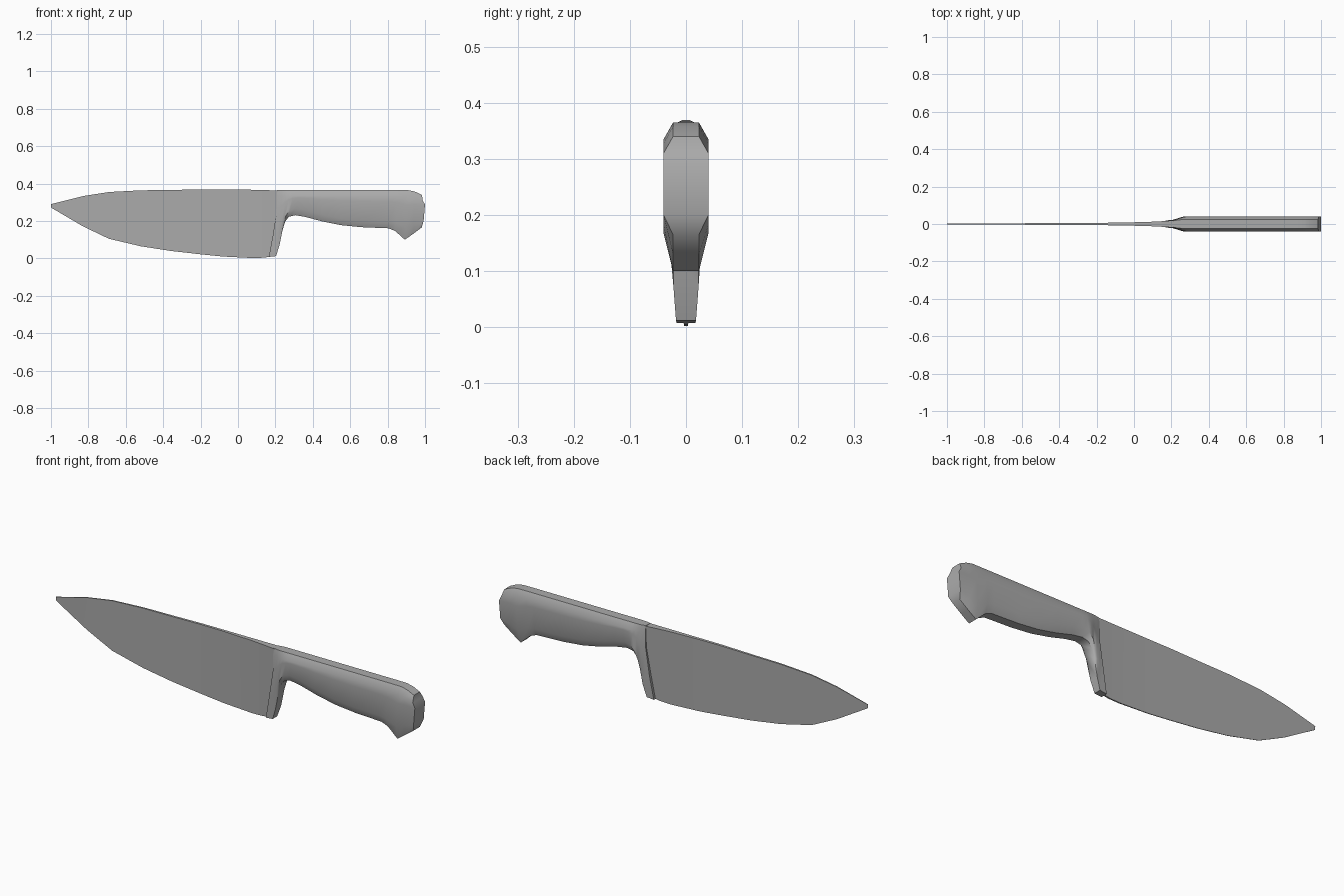
import bpy, bmesh, math

if "Cube" in bpy.data.objects:
    bpy.data.objects.remove(bpy.data.objects["Cube"])

# dark steel grey
grey = bpy.data.materials.new("dark_grey")
grey.diffuse_color = (.41, .41, .41, 1)
grey.use_nodes = True
grey.node_tree.nodes["Principled BSDF"].inputs["Base Color"].default_value = grey.diffuse_color


def loft(name, rings):
    """Skin mirrored closed rings of equal point count and cap both ends."""
    bm = bmesh.new()
    loops = [[bm.verts.new(p) for p in r] for r in rings]
    n = len(loops[0])
    for a, b in zip(loops, loops[1:]):
        for i in range(n):
            j = (i + 1) % n
            bm.faces.new((a[i], a[j], b[j], b[i]))
    for cap in (loops[0], loops[-1]):
        for i in range(n // 2 - 1):
            bm.faces.new((cap[i], cap[i + 1], cap[n - 2 - i], cap[n - 1 - i]))
    bmesh.ops.recalc_face_normals(bm, faces=bm.faces)
    mesh = bpy.data.meshes.new(name)
    bm.to_mesh(mesh)
    bm.free()
    mesh.materials.append(grey)
    obj = bpy.data.objects.new(name, mesh)
    bpy.context.collection.objects.link(obj)
    bpy.ops.object.select_all(action='DESELECT')
    obj.select_set(True)
    bpy.context.view_layer.objects.active = obj
    bpy.ops.object.shade_smooth_by_angle(angle=math.radians(40))


def mirrored(half):
    return half + [(x, -y, z) for x, y, z in reversed(half)]


def blade_ring(x, top, edge_x, edge):
    # wedge that thickens slowly, then flares into the bolster
    w = .0015 + .006 * (x + 1) + .01 * max(0, (x + .1) / .31) ** 2
    return mirrored([(x, w, top), (edge_x, w * .25, edge)])


def handle_ring(tx, bx, bz, bulge=0):
    # bevelled section leaning from the top line to the belly line
    tz = .365 - .025 * (max(0, tx - .9) / .083) ** 2
    w = min(.04, .021 + .25 * (tx - .208))
    low = bz + .035 + .5 * max(0, .165 - bz)
    flat = min(.023, w * .8)
    h = tz - bz
    profile = ((flat, tz, 0), (w, tz - .03, .3), (w, tz - .3 * h, 1),
               (w, low, .6), (flat, bz, 0))
    return mirrored([(bx + (tx - bx) * (z - bz) / h + bulge * k, y, z)
                     for y, z, k in profile])


# blade: x, spine height, edge height
blade = [(-1, .29, .272), (-.83, .333, .172), (-.69, .355, .105),
         (-.52, .364, .065), (-.36, .366, .04), (-.2, .369, .022),
         (-.08, .369, .01), (.08, .367, .002)]
rings = [blade_ring(x, t, x, e) for x, t, e in blade]
rings += [blade_ring(.15, .365, .14, .004), blade_ring(.214, .363, .19, .013)]
loft("blade", rings)

# bolster and handle: top x, belly x, belly height
grip = [(.213, .203, .012), (.235, .222, .07), (.257, .238, .15),
        (.278, .252, .197), (.3, .272, .223), (.325, .305, .231),
        (.37, .36, .222), (.45, .45, .198), (.55, .55, .178),
        (.66, .66, .167), (.81, .805, .161), (.85, .84, .147),
        (.91, .892, .1), (.945, .935, .13)]
rings = [handle_ring(.208, .165, .008, .012)]
rings += [handle_ring(*g) for g in grip]
rings.append(handle_ring(.983, .982, .165, .017))
loft("handle", rings)
